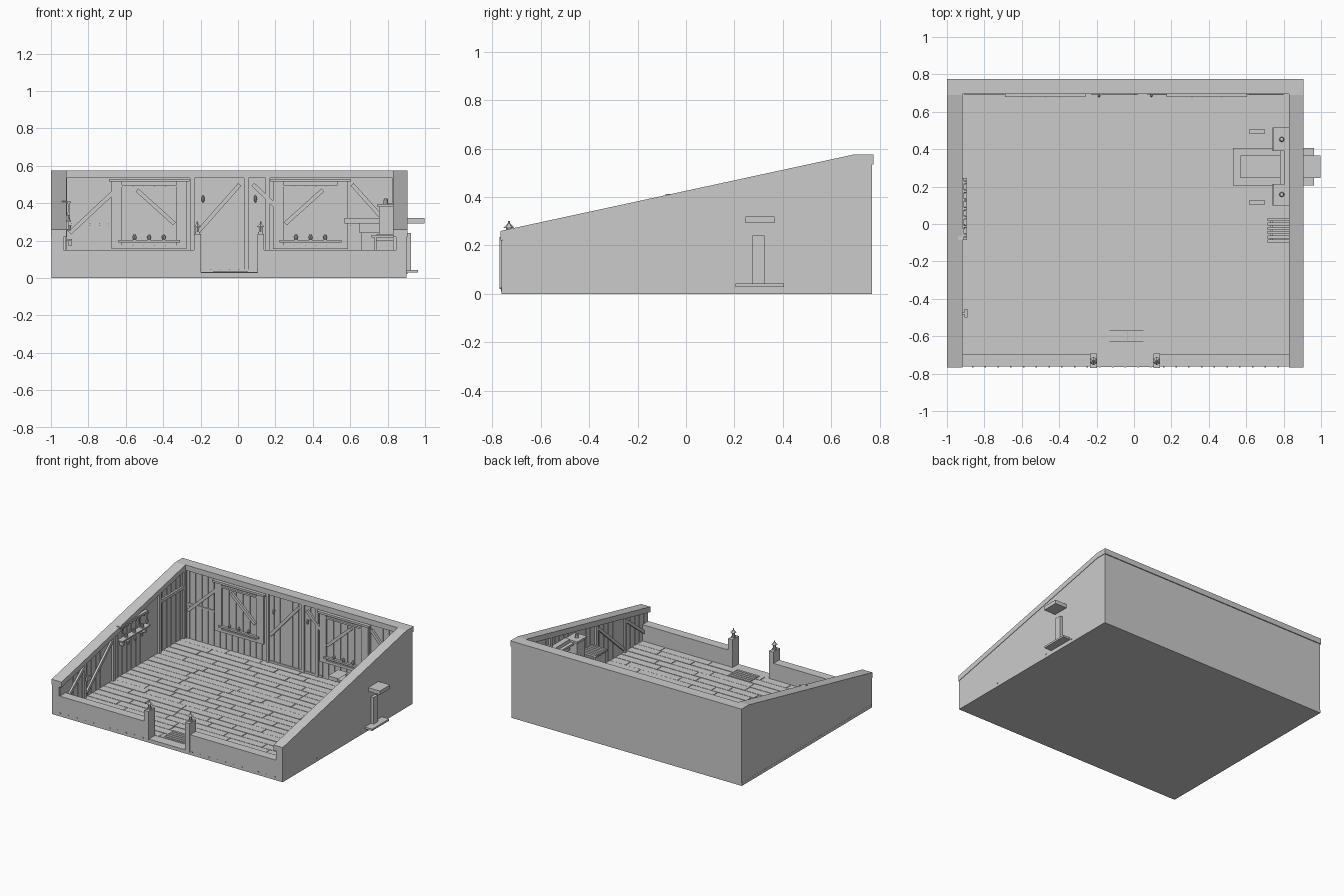
import bpy, bmesh, math, random
from mathutils import Vector

if "Cube" in bpy.data.objects:
    bpy.data.objects.remove(bpy.data.objects["Cube"])
random.seed(4)

def mesh_obj(name, bm):
    bmesh.ops.recalc_face_normals(bm, faces=bm.faces)
    me = bpy.data.meshes.new(name)
    bm.to_mesh(me)
    bm.free()
    ob = bpy.data.objects.new(name, me)
    bpy.context.collection.objects.link(ob)
    return ob

def add_box(bm, x0, x1, y0, y1, z0, z1):
    v = bmesh.ops.create_cube(bm, size=1)["verts"]
    for p in v:
        p.co = ((x0+x1)/2 + p.co.x*(x1-x0), (y0+y1)/2 + p.co.y*(y1-y0), (z0+z1)/2 + p.co.z*(z1-z0))

def boxes(name, *dims):
    bm = bmesh.new()
    for d in dims:
        add_box(bm, *d)
    return mesh_obj(name, bm)

def add_prism(bm, pts, x0, x1):
    a = [bm.verts.new((x0, y, z)) for y, z in pts]
    b = [bm.verts.new((x1, y, z)) for y, z in pts]
    n = len(pts)
    bm.faces.new(a)
    bm.faces.new(b[::-1])
    for i in range(n):
        bm.faces.new((a[i], a[(i+1) % n], b[(i+1) % n], b[i]))

def prism(name, pts, x0, x1):
    bm = bmesh.new()
    add_prism(bm, pts, x0, x1)
    return mesh_obj(name, bm)

def beam(name, p, q, w=.022, t=.016):
    p, q = Vector(p), Vector(q)
    ob = boxes(name, (-w/2, w/2, -t/2, t/2, -(q-p).length/2, (q-p).length/2))
    d = (q-p).normalized()
    depth = Vector((1, 0, 0)) if abs(q.x-p.x) < .001 else Vector((0, 1, 0))
    side = depth.cross(d)
    for v in ob.data.vertices:
        v.co = (p+q)/2 + side*v.co.x + depth*v.co.y + d*v.co.z
    return ob

def cone(name, loc, r1, r2, h, n=8):
    bm = bmesh.new()
    bmesh.ops.create_cone(bm, cap_ends=True, segments=n, radius1=r1, radius2=r2, depth=h)
    bmesh.ops.translate(bm, verts=bm.verts, vec=(loc[0], loc[1], loc[2]+h/2))
    return mesh_obj(name, bm)

def top(y):  # sloped top line of the side walls
    return min(.575, .26 + .315*(y+.765)/1.455)

FZ, CT = .03, .04

# foundation and shell
boxes("foundation", (-.998, .902, -.763, .768, 0, .023))
for name, x0, x1, c0, c1 in (("left", -.997, -.94, -1, -.918), ("right", .85, .902, .83, .905)):
    prism(name+"_wall", [(-.763, 0), (.768, 0), (.768, .54), (.69, .54), (-.763, top(-.763)-CT)], x0, x1)
    prism(name+"_wall_cap", [(-.766, top(-.765)-CT), (.69, .535), (.775, .535), (.775, .575), (.69, .575), (-.766, top(-.765))], c0, c1)
boxes("back_wall", (-.997, .902, .712, .768, 0, .54))
boxes("back_wall_cap", (-.918, .83, .695, .775, .535, .575))
boxes("front_wall", (-.95, -.235, -.763, -.695, 0, .15), (.14, .86, -.763, -.695, 0, .15))

# staggered floor boards
bm = bmesh.new()
rows, y0, y1 = 22, -.695, .712
h = (y1-y0)/rows
for r in range(rows):
    x = -.94
    while x < .849:
        e = min(.85, x + random.uniform(.2, .45))
        if .85-e < .08:
            e = .85
        add_box(bm, x+.002, e-.002, y0+r*h+.002, y0+(r+1)*h-.002, .015, FZ+random.uniform(-.001, .001))
        x = e
mesh_obj("floor_boards", bm)

# vertical wall boards
bm = bmesh.new()
n = 36
for i in range(n):
    x = -.94 + 1.79*i/n
    add_box(bm, x+.002, x+1.79/n-.002, .706, .72, .02, .538)
mesh_obj("back_boards", bm)
for name, x0, x1 in (("left_boards", -.95, -.934), ("right_boards", .844, .86)):
    bm = bmesh.new()
    for i in range(28):
        a = -.76 + 1.465*i/28 + .002
        b = a + 1.465/28 - .004
        add_prism(bm, [(a, .02), (b, .02), (b, top(b)-CT), (a, top(a)-CT)], x0, x1)
    mesh_obj(name, bm)

# timber uprights and rails
boxes("back_posts", *[(x-.012, x+.012, .694, .712, FZ, .54) for x in (-.925, -.245, .045, .16, .838)])
boxes("back_rails", (-.94, -.67, .7, .712, .28, .295), (-.24, .2, .7, .712, .03, .045),
      (.59, .85, .7, .712, .28, .295))
for s, x in (("left", -.928), ("right", .838)):
    boxes(s+"_posts", *[(x-.009, x+.009, y-.012, y+.012, FZ, top(y)-CT) for y in (-.48, -.14, .4, .69)])
    beam(s+"_low_brace", (x, -.72, .08), (x, -.49, .26))
    beam(s+"_long_brace", (x, -.46, .06), (x, -.16, .33))
    beam(s+"_rail", (x, .41, .41), (x, .68, .41))
for i, (a, b, c, d) in enumerate(((-.9, .24, -.67, .455), (-.22, .24, .01, .5), (.08, .5, .2, .385),
                                  (.61, .5, .79, .3))):
    beam("back_brace_%d" % i, (a, .698, b), (c, .698, d))

# windows with shutters, bar and sill pots
for k, cx in enumerate((-.475, .388)):
    s = "window_%d" % k
    m = 1 if k == 0 else -1
    boxes(s+"_frame", (cx-.215, cx+.215, .68, .71, .515, .53), (cx-.2, cx-.145, .69, .71, .16, .515),
          (cx+.145, cx+.2, .69, .71, .16, .515), (cx-.2, cx+.2, .69, .71, .155, .175),
          (cx-.145, cx+.145, .69, .71, .485, .497))
    boxes(s+"_panel", *[(cx-.145+i*.058+.002, cx-.145+(i+1)*.058-.002, .698, .71, .175, .49) for i in range(5)])
    beam(s+"_bar", (cx-m*.065, .69, .47), (cx+m*.135, .69, .29))
    boxes(s+"_sill", (cx-.165, cx+.165, .68, .71, .19, .203))
    for i in (-1, 0, 1):
        cone(s+"_pot", (cx+i*.078, .688, .203), .007, .011, .018)
        cone(s+"_pot_top", (cx+i*.078, .688, .221), .009, .004, .012)

# small hanging hooks on the back wall
for x in (-.187, .093):
    bm = bmesh.new()
    bmesh.ops.create_uvsphere(bm, u_segments=8, v_segments=6, radius=1)
    for v in bm.verts:
        v.co = (x+v.co.x*.008, .685+v.co.y*.008, .423+v.co.z*.02)
    mesh_obj("wall_hook", bm)
    boxes("hook_peg", (x-.003, x+.003, .685, .71, .425, .431))

# entrance posts, lanterns, threshold and mat
for x in (-.217, .121):
    boxes("gate_post", (x-.018, x+.018, -.77, -.692, .02, .235))
    boxes("lantern_base", (x-.013, x+.013, -.745, -.719, .235, .245))
    cone("lantern_glass", (x, -.732, .245), .01, .012, .03, 6)
    cone("lantern_roof", (x, -.732, .273), .022, .005, .018, 6)
    cone("lantern_finial", (x, -.732, .289), .005, .004, .012, 6)
boxes("threshold", (-.2, .103, -.765, -.69, .01, .028))
boxes("door_mat", *[(-.13, .05, -.68+i*.024, -.663+i*.024, .025, .036) for i in range(5)])

# nail heads along the base
bm = bmesh.new()
for i in range(27):
    x = -.93 + i*.068
    add_box(bm, x-.004, x+.004, -.766, -.76, .021, .028)
for y in (-.36, .15, .42):
    add_box(bm, .9, .905, y-.004, y+.004, .021, .028)
mesh_obj("nails", bm)

# left wall rack with tools
boxes("left_shelves", (-.94, -.892, -.085, .245, .3, .309), (-.94, -.91, -.085, .245, .395, .412))
boxes("shelf_brackets", (-.94, -.905, -.06, -.045, .26, .3), (-.94, -.905, .2, .215, .26, .3))
for i in range(7):
    y = -.06 + i*.047
    boxes("rack_peg", (-.912, -.892, y-.006, y+.006, .4, .408))
    if i % 2:
        cone("shelf_jar", (-.91, y, .309), .012, .009, .028)
    else:
        beam("hanging_tool", (-.905, y, .4), (-.905, y, .345), .007, .006)
        boxes("tool_head", (-.912, -.898, y-.011, y+.011, .335, .349))
for y in (0, .08, .16):
    cone("hanging_cup", (-.905, y, .255), .009, .012, .025)
boxes("coat_peg", (-.93, -.888, -.483, -.473, .2, .208), (-.905, -.89, -.5, -.455, .17, .2))

# workbench passing through the right wall
boxes("bench_base", (.53, .962, .205, .405, .028, .042))
boxes("bench_pedestal", (.66, .925, .275, .325, .042, .295))
for v in bpy.data.objects["bench_pedestal"].data.vertices:
    if v.co.z > .2:
        v.co.z = .24
boxes("bench_neck", (.65, .82, .26, .34, .24, .295))
boxes("bench_top", (.57, .998, .245, .365, .292, .32))
boxes("bench_stools", (.615, .7, .485, .505, FZ, .15), (.615, .7, .105, .125, FZ, .15))

# wall cabinets and chest panels beside the bench
for a, b in ((.1, .215), (.39, .515)):
    boxes("wall_cabinet", (.74, .85, a, b, .2, .235), (.755, .85, a+.01, b-.01, .235, .38), (.745, .85, a, b, .38, .395))
    cone("cabinet_jar", (.79, (a+b)/2, .395), .014, .01, .03)
boxes("tool_board", (.78, .85, .205, .485, .36, .375), (.805, .85, .215, .39, .32, .4))
boxes("slat_rack", *[(.715, .85, -.1+i*.023, -.084+i*.023, .215, .23) for i in range(6)])
boxes("slat_supports", (.73, .74, -.1, .03, FZ, .215), (.83, .84, -.1, .03, FZ, .215))
